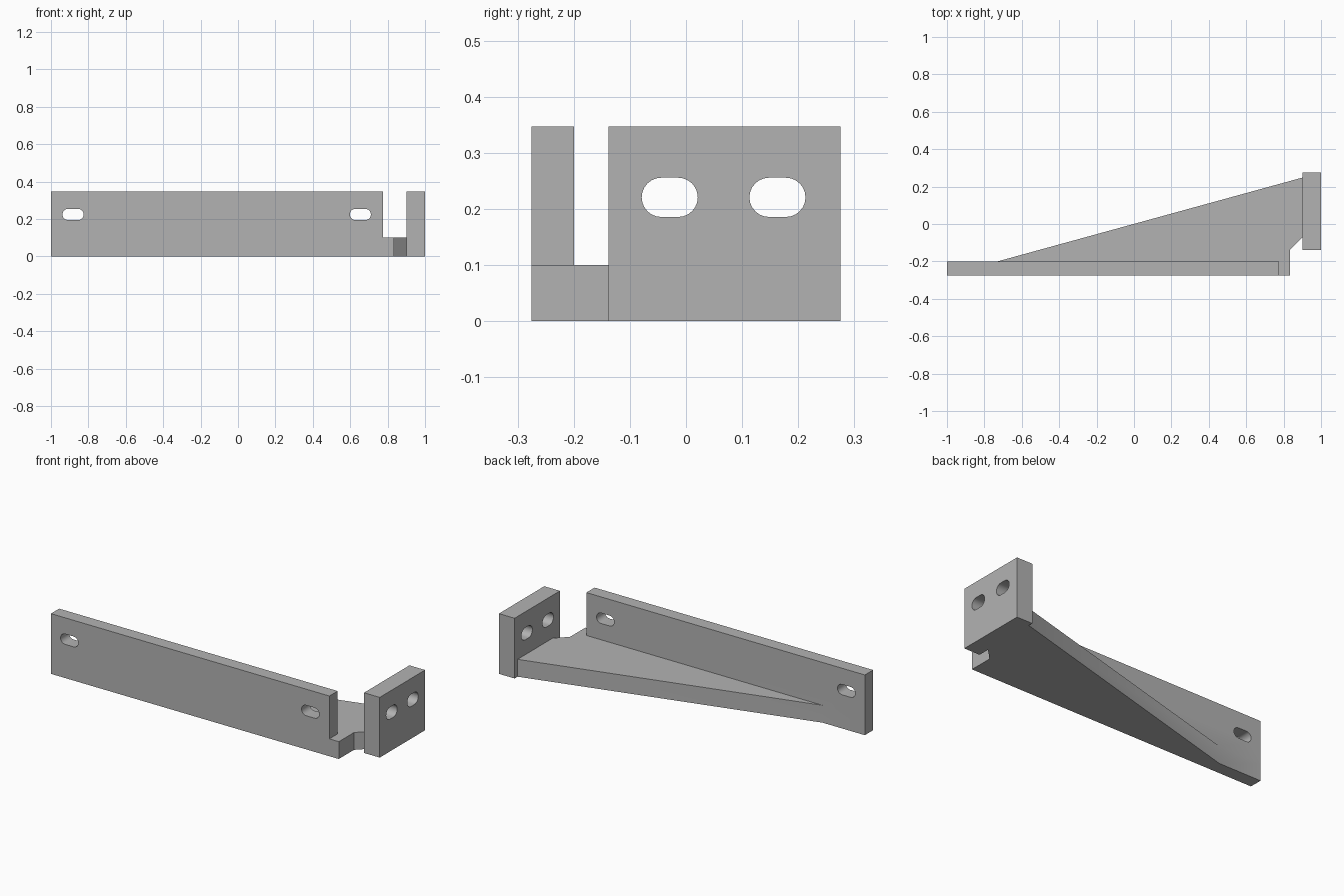
import bpy, bmesh, math
from mathutils import Matrix, Vector

if "Cube" in bpy.data.objects:
    bpy.data.objects.remove(bpy.data.objects["Cube"])

grey = bpy.data.materials.new("plain_grey")
grey.diffuse_color = (0.45, 0.45, 0.45, 1)
grey.use_nodes = True
grey.node_tree.nodes["Principled BSDF"].inputs["Base Color"].default_value = grey.diffuse_color


def prism(name, outline, depth, matrix=Matrix()):
    """Extrude a 2D outline along local z by depth, then place it."""
    bm = bmesh.new()
    face = bm.faces.new([bm.verts.new((x, y, 0)) for x, y in outline])
    new = bmesh.ops.extrude_face_region(bm, geom=[face])["geom"]
    bmesh.ops.translate(bm, vec=(0, 0, depth),
                        verts=[v for v in new if isinstance(v, bmesh.types.BMVert)])
    bmesh.ops.transform(bm, matrix=matrix, verts=bm.verts)
    bmesh.ops.recalc_face_normals(bm, faces=bm.faces)
    mesh = bpy.data.meshes.new(name)
    bm.to_mesh(mesh)
    bm.free()
    mesh.materials.append(grey)
    obj = bpy.data.objects.new(name, mesh)
    bpy.context.collection.objects.link(obj)
    return obj


def rect(x0, y0, x1, y1):
    return [(x0, y0), (x1, y0), (x1, y1), (x0, y1)]


def slot(width, height, steps=12):
    """Rounded-end slot outline centred on the origin."""
    r, h = height / 2, width / 2 - height / 2
    pts = []
    for side, start in ((1, -math.pi / 2), (-1, math.pi / 2)):
        for i in range(steps + 1):
            a = start + math.pi * i / steps
            pts.append((side * h + r * math.cos(a), r * math.sin(a)))
    return pts


def combine(target, other, operation):
    mod = target.modifiers.new(operation.lower(), 'BOOLEAN')
    mod.operation, mod.solver, mod.object = operation, 'EXACT', other
    bpy.context.view_layer.objects.active = target
    bpy.ops.object.modifier_apply(modifier=mod.name)
    bpy.data.objects.remove(other)


H, T = 0.347, 0.1

# Tapered base web with a chamfered notch beside the end plate
bracket = prism("bracket", [(-1, -0.275), (0.835, -0.275), (0.835, -0.137),
                            (0.9, -0.072), (0.95, -0.072), (0.95, 0.24), (0.9, 0.248),
                            (-0.73, -0.2), (-1, -0.2)], T)

# Long front wall and short end plate
combine(bracket, prism("front_wall", rect(-1, -0.275, 0.775, -0.2), H), 'UNION')
combine(bracket, prism("end_plate", rect(0.9, -0.138, 1, 0.275), H), 'UNION')

# Slots through the front wall (local z points to -y)
for x in (-0.882, 0.654):
    place = Matrix.Translation(Vector((x, -0.15, 0.224))) @ Matrix.Rotation(math.pi / 2, 4, 'X')
    combine(bracket, prism("wall_slot", slot(0.113, 0.06), 0.2, place), 'DIFFERENCE')

# Slots through the end plate (local x along y, local z along x)
axes = Matrix(((0, 0, 1, 0), (1, 0, 0, 0), (0, 1, 0, 0), (0, 0, 0, 1)))
for y in (-0.029, 0.163):
    place = Matrix.Translation(Vector((0.85, y, 0.2205))) @ axes
    combine(bracket, prism("plate_slot", slot(0.1, 0.07), 0.2, place), 'DIFFERENCE')

# Smooth slot ends, crisp edges elsewhere
bracket.select_set(True)
bpy.context.view_layer.objects.active = bracket
bpy.ops.object.shade_smooth_by_angle(angle=math.radians(30))
